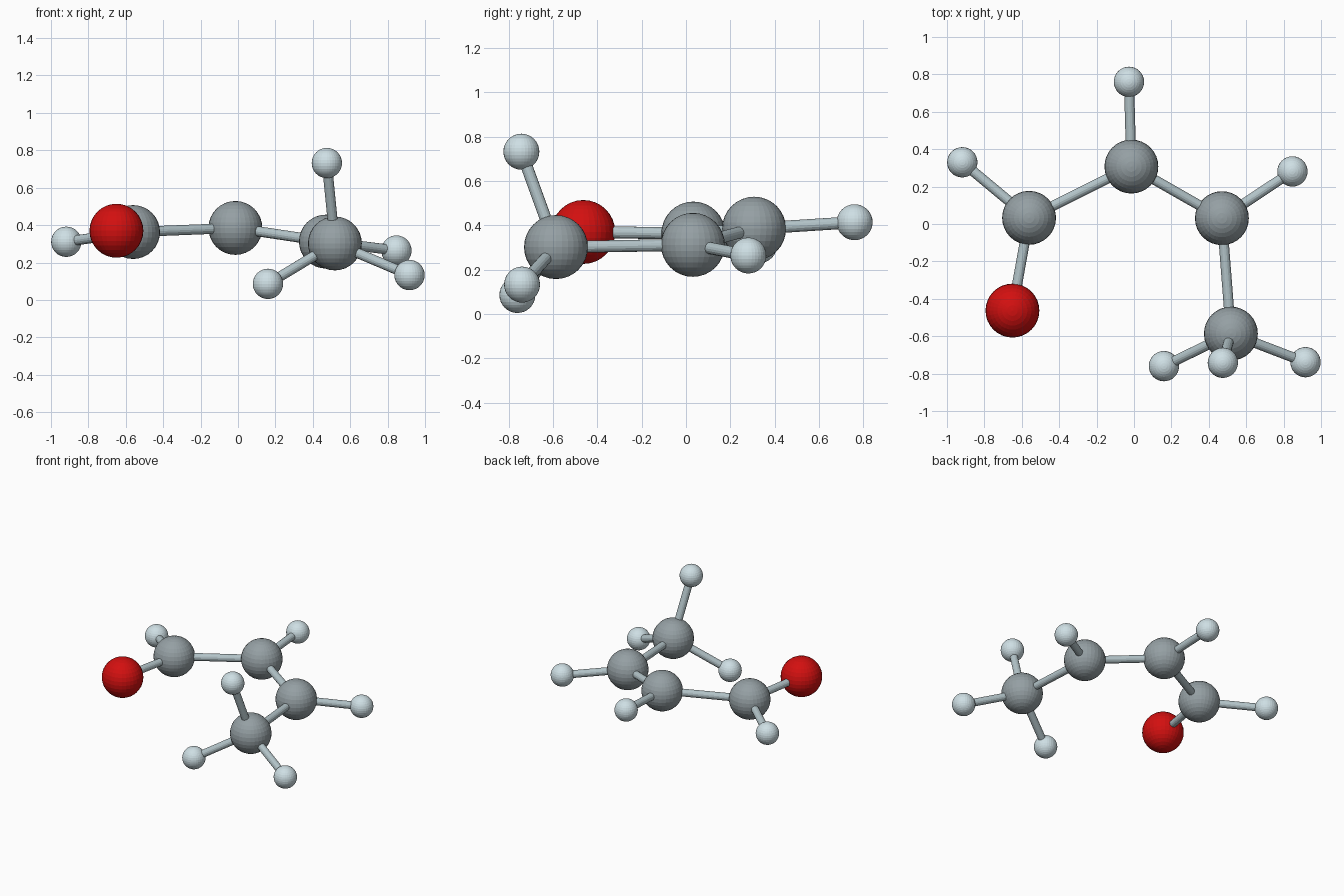
import bpy
from mathutils import Vector

if "Cube" in bpy.data.objects:
    bpy.data.objects.remove(bpy.data.objects["Cube"])


def material(name, rgb):
    m = bpy.data.materials.new(name)
    m.diffuse_color = (*rgb, 1)
    m.use_nodes = True
    m.node_tree.nodes["Principled BSDF"].inputs["Base Color"].default_value = m.diffuse_color
    return m


GREY = material("carbon_grey", (0.30, 0.35, 0.37))
PALE = material("hydrogen_pale", (0.62, 0.74, 0.78))
RED = material("oxygen_red", (0.65, 0.005, 0.005))
ROD = material("bond_grey", (0.45, 0.55, 0.58))

BIG, SMALL, BOND = 0.144, 0.081, 0.027

# Atom centres
atoms = {
    "oxygen": (-0.65, -0.463, 0.37),
    "carbon_1": (-0.561, 0.033, 0.363),
    "carbon_2": (-0.014, 0.307, 0.385),
    "carbon_3": (0.47, 0.031, 0.312),
    "carbon_4": (0.518, -0.586, 0.302),
    "hydrogen_1": (-0.918, 0.33, 0.311),
    "hydrogen_2": (-0.027, 0.76, 0.414),
    "hydrogen_3": (0.847, 0.281, 0.264),
    "hydrogen_4": (0.16, -0.76, 0.086),
    "hydrogen_5": (0.475, -0.742, 0.732),
    "hydrogen_6": (0.917, -0.739, 0.133),
}
bonds = [
    ("carbon_1", "oxygen"), ("carbon_1", "carbon_2"),
    ("carbon_2", "carbon_3"), ("carbon_3", "carbon_4"),
    ("carbon_1", "hydrogen_1"), ("carbon_2", "hydrogen_2"),
    ("carbon_3", "hydrogen_3"), ("carbon_4", "hydrogen_4"),
    ("carbon_4", "hydrogen_5"), ("carbon_4", "hydrogen_6"),
]

# Faceted atom spheres
for name, centre in atoms.items():
    hydrogen = name.startswith("hydrogen")
    bpy.ops.mesh.primitive_uv_sphere_add(
        segments=32, ring_count=16, radius=SMALL if hydrogen else BIG, location=centre)
    ball = bpy.context.object
    ball.name = name + "_atom"
    ball.data.materials.append(PALE if hydrogen else RED if name == "oxygen" else GREY)

# Bond rods between atom centres
for a, b in bonds:
    start, end = Vector(atoms[a]), Vector(atoms[b])
    axis = end - start
    bpy.ops.mesh.primitive_cylinder_add(
        vertices=16, radius=BOND, depth=axis.length, location=(start + end) / 2,
        rotation=axis.to_track_quat('Z', 'Y').to_euler())
    rod = bpy.context.object
    rod.name = f"bond_{a}_to_{b}"
    rod.data.materials.append(ROD)
